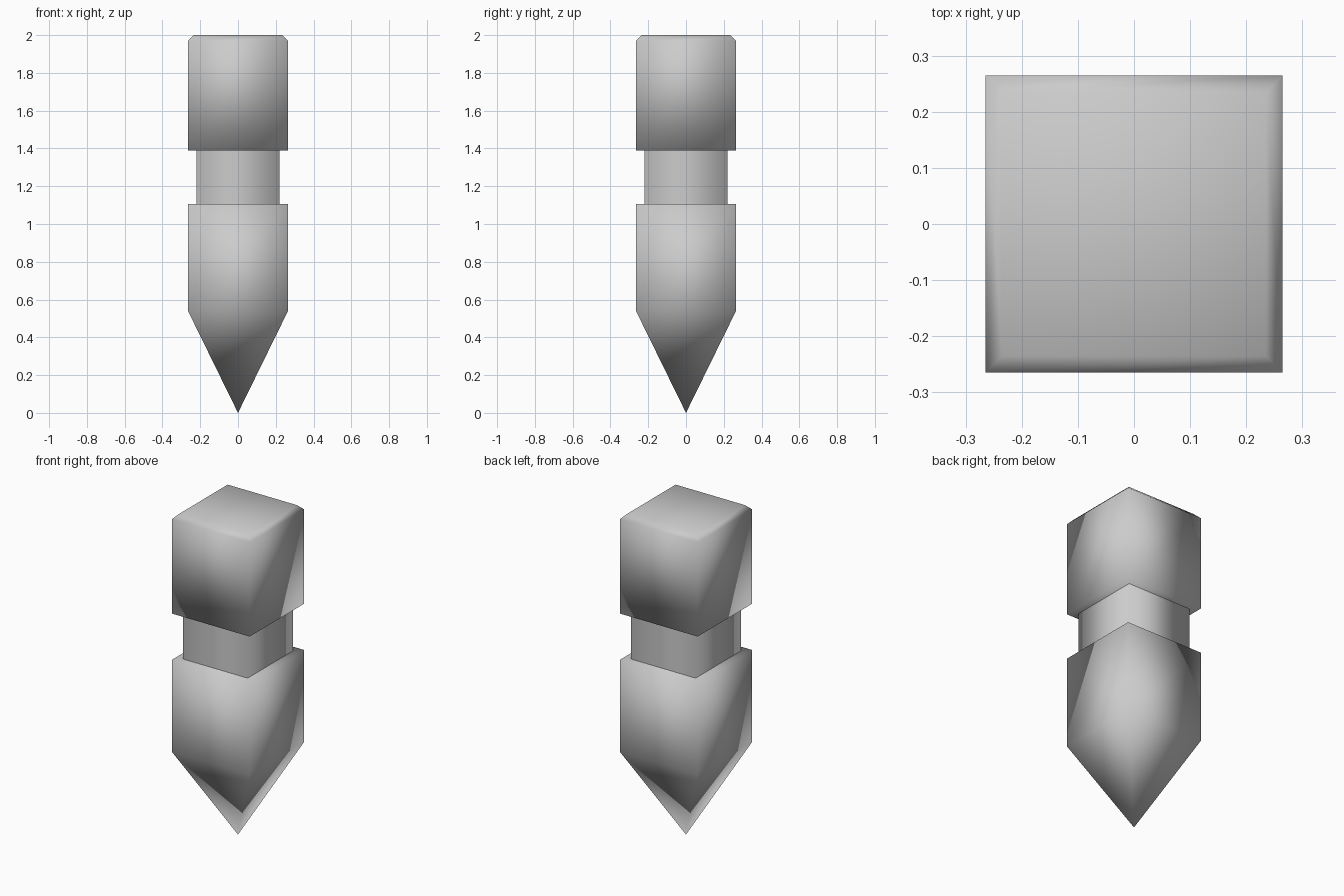
import bpy
import bmesh

default_cube = bpy.data.objects.get("Cube")
if default_cube:
    bpy.data.objects.remove(default_cube, do_unlink=True)

grey = bpy.data.materials.new("plain_grey")
grey.use_nodes = True
grey.diffuse_color = (0.6, 0.6, 0.6, 1)
grey.node_tree.nodes["Principled BSDF"].inputs["Base Color"].default_value = (0.6, 0.6, 0.6, 1)


def square_part(name, profile, capped=True):
    """Loft square rings through (half width, height) pairs; zero width makes a point."""
    bm = bmesh.new()
    rings = []
    for half, z in profile:
        if half == 0:
            rings.append([bm.verts.new((0, 0, z))] * 4)
        else:
            corners = ((-half, -half), (half, -half), (half, half), (-half, half))
            rings.append([bm.verts.new((x, y, z)) for x, y in corners])
    for low, high in zip(rings, rings[1:]):
        for i in range(4):
            j = (i + 1) % 4
            loop = dict.fromkeys((low[i], low[j], high[j], high[i]))
            bm.faces.new(list(loop))
    if capped:
        for ring in (rings[0][::-1], rings[-1]):
            if len(set(ring)) == 4:
                bm.faces.new(ring)
    for face in bm.faces:
        face.smooth = True
    mesh = bpy.data.meshes.new(name)
    bm.to_mesh(mesh)
    bm.free()
    mesh.materials.append(grey)
    obj = bpy.data.objects.new(name, mesh)
    bpy.context.collection.objects.link(obj)
    return obj


WIDE, NARROW, CHAMFER = 0.265, 0.22, 0.03

# Pointed lower body, open neck sleeve, and chamfered head block
square_part("pointed_body", [(0, 0), (WIDE, 0.54), (WIDE, 1.105)])
square_part("neck", [(NARROW, 1.105), (NARROW, 1.39)], capped=False)
square_part("head_block", [(WIDE, 1.39), (WIDE, 2 - CHAMFER), (WIDE - CHAMFER, 2)])
